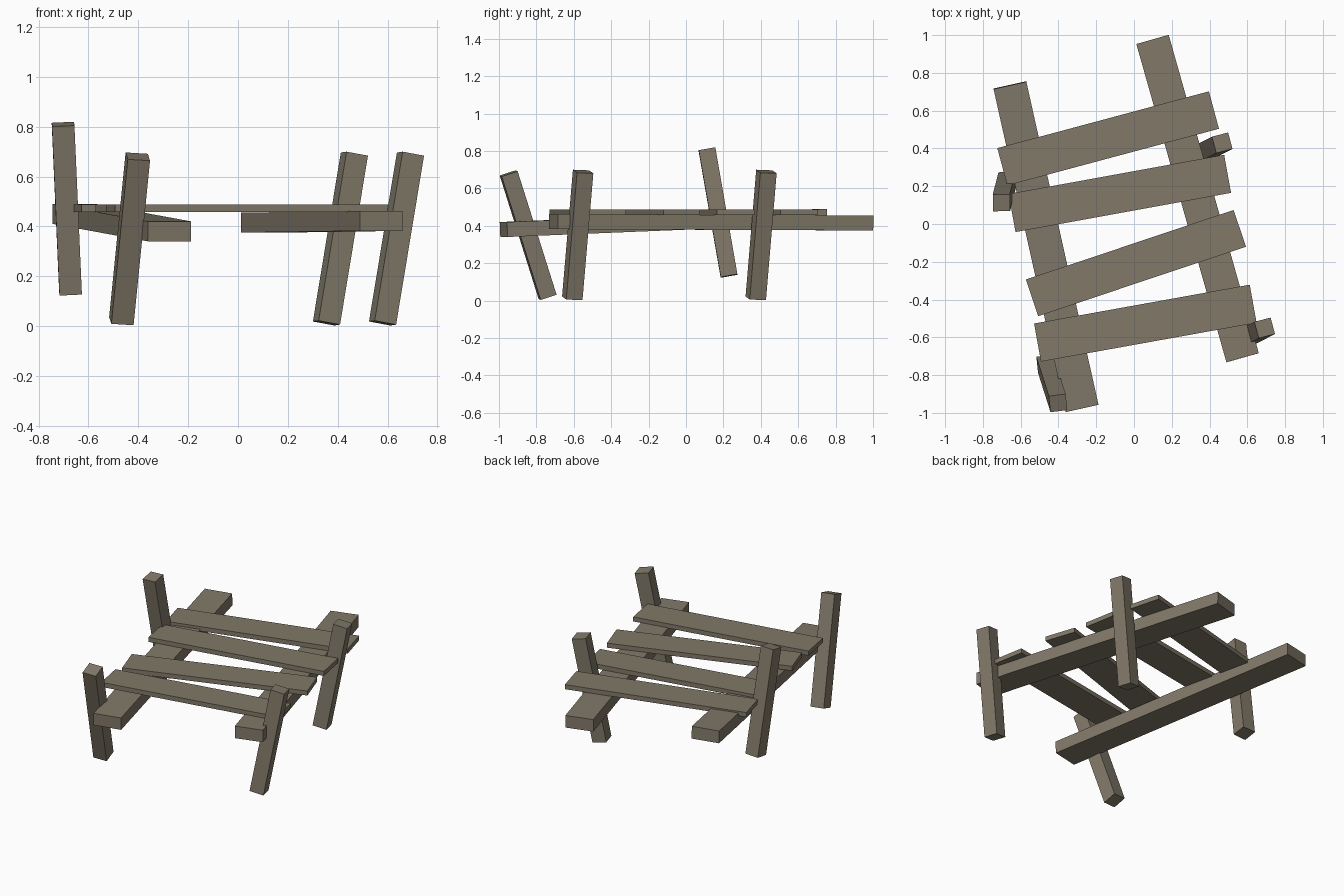
import bpy
from math import radians, cos, sin
from mathutils import Vector, Matrix

if "Cube" in bpy.data.objects:
    bpy.data.objects.remove(bpy.data.objects["Cube"])

wood = bpy.data.materials.new("weathered_wood")
wood.diffuse_color = (0.22, 0.19, 0.14, 1)
wood.use_nodes = True
wood.node_tree.nodes["Principled BSDF"].inputs["Base Color"].default_value = wood.diffuse_color


def beam(name, start, end, width, thick, side):
    """Box running from start to end; 'side' is the direction of its width."""
    start, end = Vector(start), Vector(end)
    axis = end - start
    z = axis.normalized()
    x = Vector(side)
    x = (x - z * x.dot(z)).normalized()
    y = z.cross(x)
    rot = Matrix((x, y, z)).transposed().to_4x4()
    bpy.ops.mesh.primitive_cube_add(size=1)
    ob = bpy.context.object
    ob.name = name
    ob.matrix_world = (Matrix.Translation((start + end) / 2) @ rot
                       @ Matrix.Diagonal((width, thick, axis.length, 1)))
    ob.data.materials.append(wood)


# two long rails, the left one sloping up to the back
for name, a, b in (
    ("left_rail", (-0.275, -0.975, 0.38), (-0.657, 0.735, 0.45)),
    ("right_rail", (0.575, -0.708, 0.422), (0.098, 0.977, 0.415)),
):
    d = Vector(b) - Vector(a)
    beam(name, a, b, 0.178, 0.08, (d.y, -d.x, 0))

# cross slats: centre x, centre y, angle
for i, (cx, cy, ang) in enumerate((
    (-0.137, 0.453, 15.0),
    (-0.075, 0.162, 10.3),
    (0.010, -0.207, 18.5),
    (0.060, -0.525, 10.2),
)):
    a = radians(ang)
    c = Vector((cx, cy, 0.473))
    h = Vector((cos(a), sin(a), 0)) * 0.58
    beam(f"slat_{i + 1}", c - h, c + h, 0.205, 0.03, (-sin(a), cos(a), 0))

# leaning corner posts: foot, head, yaw
for name, a, b, yaw in (
    ("front_left_post", (-0.468, -0.740, 0.020), (-0.402, -0.948, 0.680), 6),
    ("back_left_post", (-0.672, 0.230, 0.132), (-0.702, 0.112, 0.810), 1),
    ("front_right_post", (0.580, -0.608, 0.012), (0.692, -0.550, 0.690), 15),
    ("back_right_post", (0.355, 0.373, 0.012), (0.467, 0.430, 0.690), 15),
):
    r = radians(yaw)
    beam(name, a, b, 0.09, 0.09, (cos(r), sin(r), 0))
